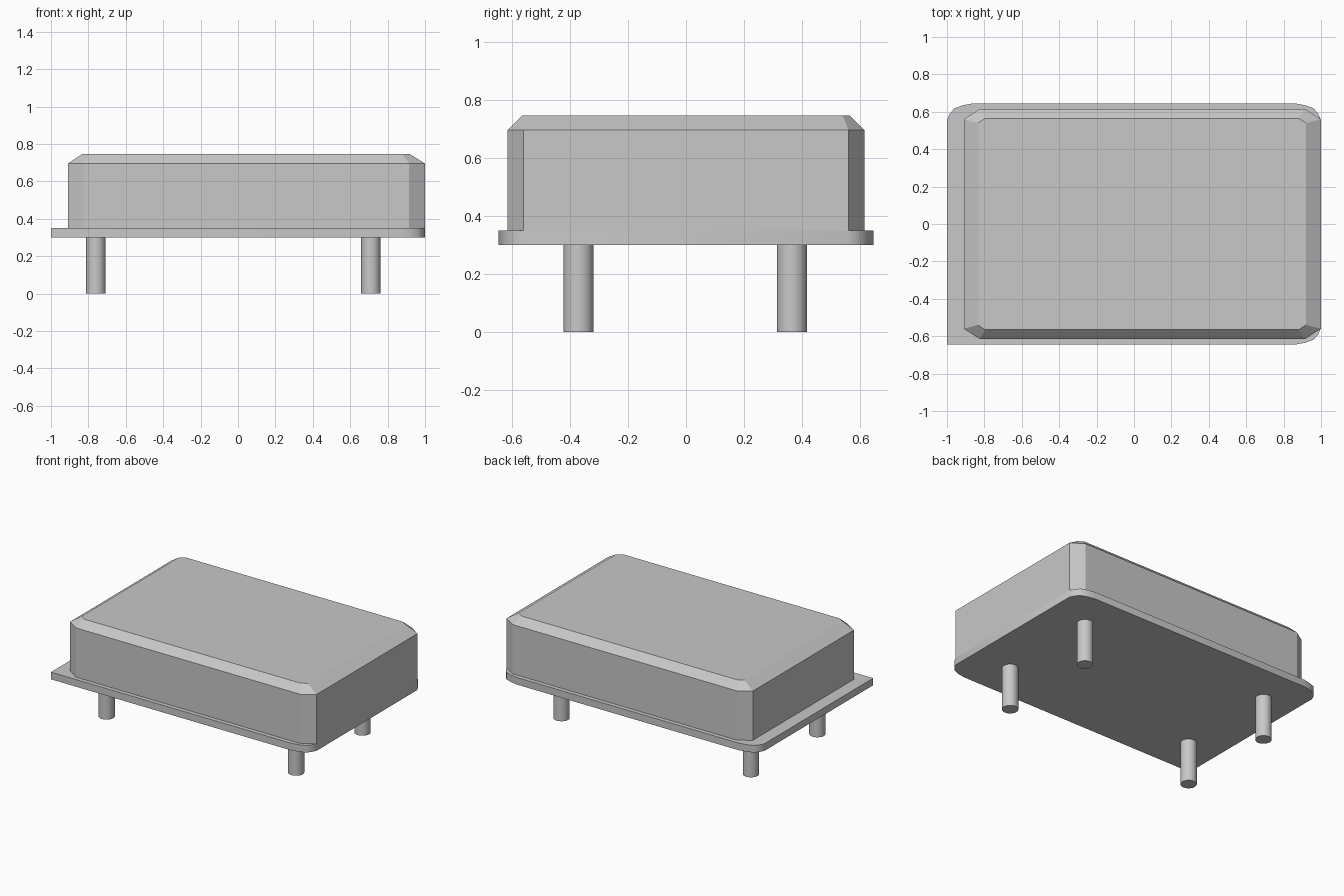
import bpy
import bmesh

cube = bpy.data.objects.get("Cube")
if cube:
    bpy.data.objects.remove(cube, do_unlink=True)

metal = bpy.data.materials.new("light_grey_metal")
metal.use_nodes = True
grey = (0.58, 0.58, 0.58, 1)
metal.diffuse_color = grey
metal.node_tree.nodes["Principled BSDF"].inputs["Base Color"].default_value = grey


def outline(x0, x1, y, corner, square_front_left=False):
    """Counter-clockwise rectangle with cut corners; corner is a list of insets."""
    pts = [(x1 - dx, y - dy) for dx, dy in corner]
    pts += [(x0 + dx, y - dy) for dx, dy in reversed(corner)]
    pts += [(x0, -y)] if square_front_left else [(x0 + dx, -y + dy) for dx, dy in corner]
    pts += [(x1 - dx, -y + dy) for dx, dy in reversed(corner)]
    return pts


def loft(name, levels, smooth_angle=None):
    """Closed solid through matching outlines at rising heights."""
    bm = bmesh.new()
    rings = [[bm.verts.new((x, y, z)) for x, y in pts] for z, pts in levels]
    n = len(rings[0])
    for low, high in zip(rings, rings[1:]):
        for i in range(n):
            j = (i + 1) % n
            bm.faces.new((low[i], low[j], high[j], high[i]))
    bm.faces.new(rings[-1])
    bm.faces.new(rings[0][::-1])
    bmesh.ops.recalc_face_normals(bm, faces=bm.faces[:])
    mesh = bpy.data.meshes.new(name)
    bm.to_mesh(mesh)
    bm.free()
    mesh.materials.append(metal)
    obj = bpy.data.objects.new(name, mesh)
    bpy.context.collection.objects.link(obj)
    if smooth_angle:
        smooth(obj, smooth_angle)
    return obj


def smooth(obj, angle):
    bpy.ops.object.select_all(action="DESELECT")
    obj.select_set(True)
    bpy.context.view_layer.objects.active = obj
    bpy.ops.object.shade_smooth_by_angle(angle=angle)


# Base flange: three rounded corners, one square corner
round_corner = [(0, 0.09), (0.015, 0.055), (0.04, 0.027), (0.085, 0.01), (0.14, 0)]
flange = outline(-1, 1, 0.645, round_corner, square_front_left=True)
loft("base_flange", [(0.30, flange), (0.35, flange)], 0.6)

# Can with cut corners and a bevelled lid, flush with the flange on one end
wall = outline(-0.91, 1, 0.615, [(0, 0.055), (0.085, 0)])
lid = outline(-0.835, 0.92, 0.565, [(0, 0.025), (0.04, 0)])
loft("can", [(0.35, wall), (0.695, wall), (0.745, lid)])

# Four pins
for side, x in (("right", -0.76), ("left", 0.71)):
    for end, y in (("front", -0.37), ("back", 0.365)):
        bpy.ops.mesh.primitive_cylinder_add(vertices=24, radius=0.052, depth=0.31,
                                            location=(x, y, 0.155))
        pin = bpy.context.object
        pin.name = f"pin_{end}_{side}"
        pin.data.materials.append(metal)
        smooth(pin, 0.6)
